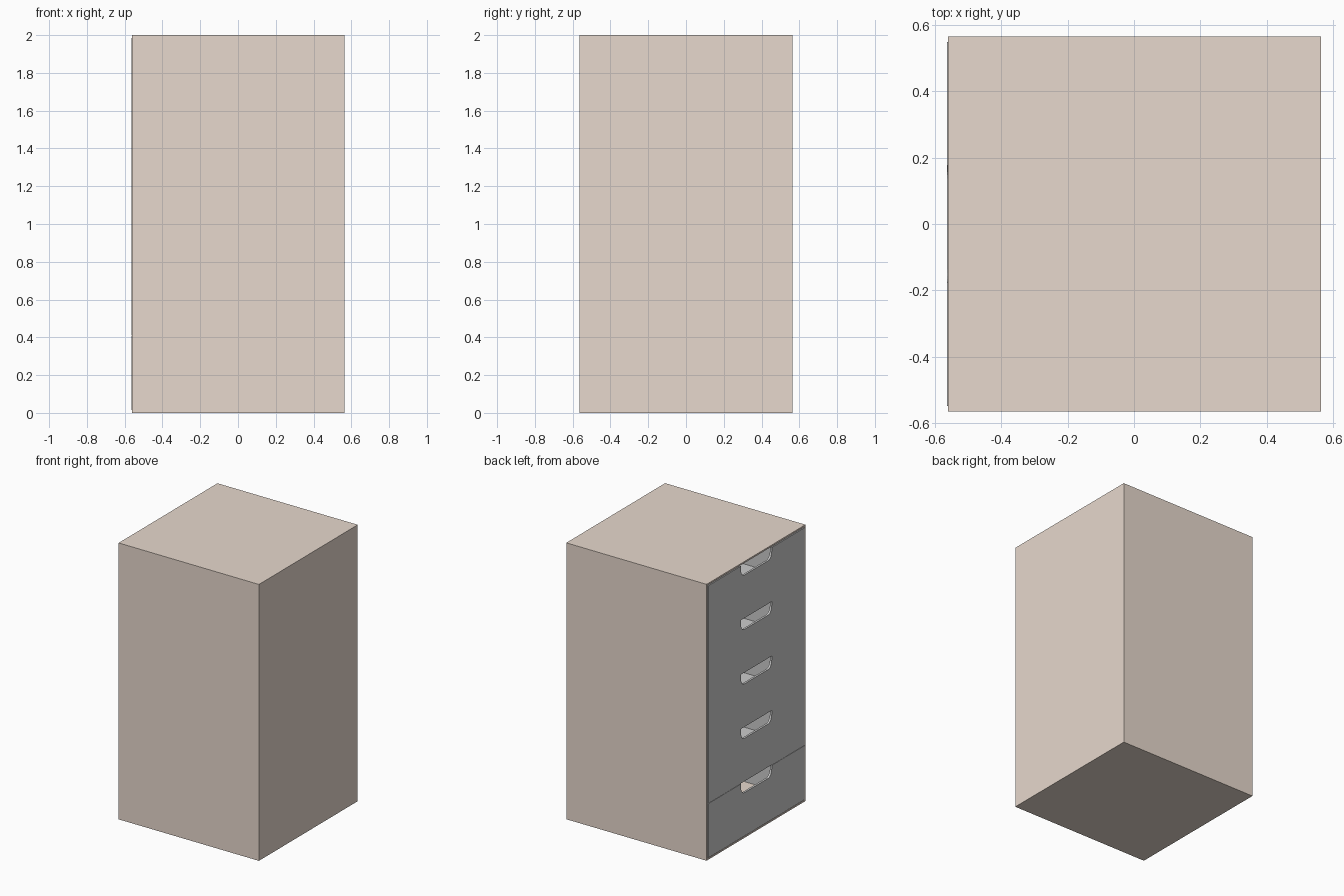
import bpy, bmesh, math
from mathutils import Vector

if "Cube" in bpy.data.objects:
    bpy.data.objects.remove(bpy.data.objects["Cube"])

W, X0, X1 = 0.565, -0.56, 0.563      # half width, case front, case back
RIM = 0.016                          # case wall thickness
FRONT = -0.563                       # face of the drawers
T = 0.015                            # drawer board thickness
Z0, STEP = 0.016, 0.3936             # first drawer base, drawer height

tan = bpy.data.materials.new("tan_board")
tan.diffuse_color = (0.8, 0.69, 0.61, 1)
tan.use_nodes = True
tan.node_tree.nodes["Principled BSDF"].inputs["Base Color"].default_value = tan.diffuse_color


def make(name, bm, mat=None):
    bmesh.ops.recalc_face_normals(bm, faces=bm.faces)
    me = bpy.data.meshes.new(name)
    bm.to_mesh(me)
    bm.free()
    ob = bpy.data.objects.new(name, me)
    bpy.context.collection.objects.link(ob)
    if mat:
        me.materials.append(mat)
    return ob


def prism(name, pts, direction, mat=None):
    bm = bmesh.new()
    face = bm.faces.new([bm.verts.new(p) for p in pts])
    ext = bmesh.ops.extrude_face_region(bm, geom=[face])["geom"]
    bmesh.ops.translate(bm, vec=direction,
                        verts=[v for v in ext if isinstance(v, bmesh.types.BMVert)])
    return make(name, bm, mat)


def box(name, x0, x1, y0, y1, z0, z1, mat=None):
    pts = [(x0, y0, z0), (x1, y0, z0), (x1, y1, z0), (x0, y1, z0)]
    return prism(name, pts, (0, 0, z1 - z0), mat)


# Case: a box hollowed out from the drawer side
bm = bmesh.new()
bmesh.ops.create_cube(bm, size=1)
for v in bm.verts:
    v.co = Vector((X0 if v.co.x < 0 else X1, v.co.y * 2 * W, v.co.z * 2 + 1))
opening = min(bm.faces, key=lambda f: f.calc_center_median().x)
bmesh.ops.inset_region(bm, faces=[opening], thickness=RIM)
inner = bmesh.ops.extrude_discrete_faces(bm, faces=[opening])["faces"][0]
bmesh.ops.translate(bm, vec=(X1 - X0 - RIM, 0, 0), verts=inner.verts)
make("case", bm, tan)

# Handle slot cutter: flat top, rounded lower corners, repeated per drawer
half = [(0.177, 0.002), (0.177, -0.02)]
for i in range(1, 7):
    a = i * math.pi / 12
    half.append((0.137 + 0.04 * math.cos(a), -0.02 - 0.06 * math.sin(a)))
outline = half + [(-y, z) for y, z in reversed(half)]
cutter = prism("slot_cutter", [(FRONT - 0.05, y, Z0 + STEP + z) for y, z in outline],
               (0.1, 0, 0))
arr = cutter.modifiers.new("repeat", 'ARRAY')
arr.count = 5
arr.use_relative_offset = False
arr.use_constant_offset = True
arr.constant_offset_displace = (0, 0, STEP)
cutter.hide_render = True
cutter.hide_viewport = True

# Drawer fronts: lowest one separate, upper four flush with each other
D = W - RIM
seam = Z0 + STEP
for name, z0, z1 in (("lowest_drawer_front", Z0, seam - 0.002),
                     ("upper_drawer_fronts", seam, Z0 + 5 * STEP)):
    ob = box(name, FRONT, FRONT + T, -D, D, z0, z1)
    cut = ob.modifiers.new("slots", 'BOOLEAN')
    cut.operation = 'DIFFERENCE'
    cut.solver = 'EXACT'
    cut.object = cutter

# Drawer trays: three walls and a floor behind each front
S, I = D - 0.002, D - 0.002 - T
XF, XB = FRONT + T, X1 - RIM - 0.004
walls = [(XF, -S), (XB, -S), (XB, S), (XF, S), (XF, I), (XB - T, I), (XB - T, -I), (XF, -I)]
for i in range(5):
    z = Z0 + i * STEP + 0.001
    prism(f"drawer_walls_{i + 1}", [(x, y, z) for x, y in walls], (0, 0, STEP - 0.005))
    box(f"drawer_floor_{i + 1}", XF, XB - T, -I, I, z, z + 0.012, tan if i == 0 else None)
